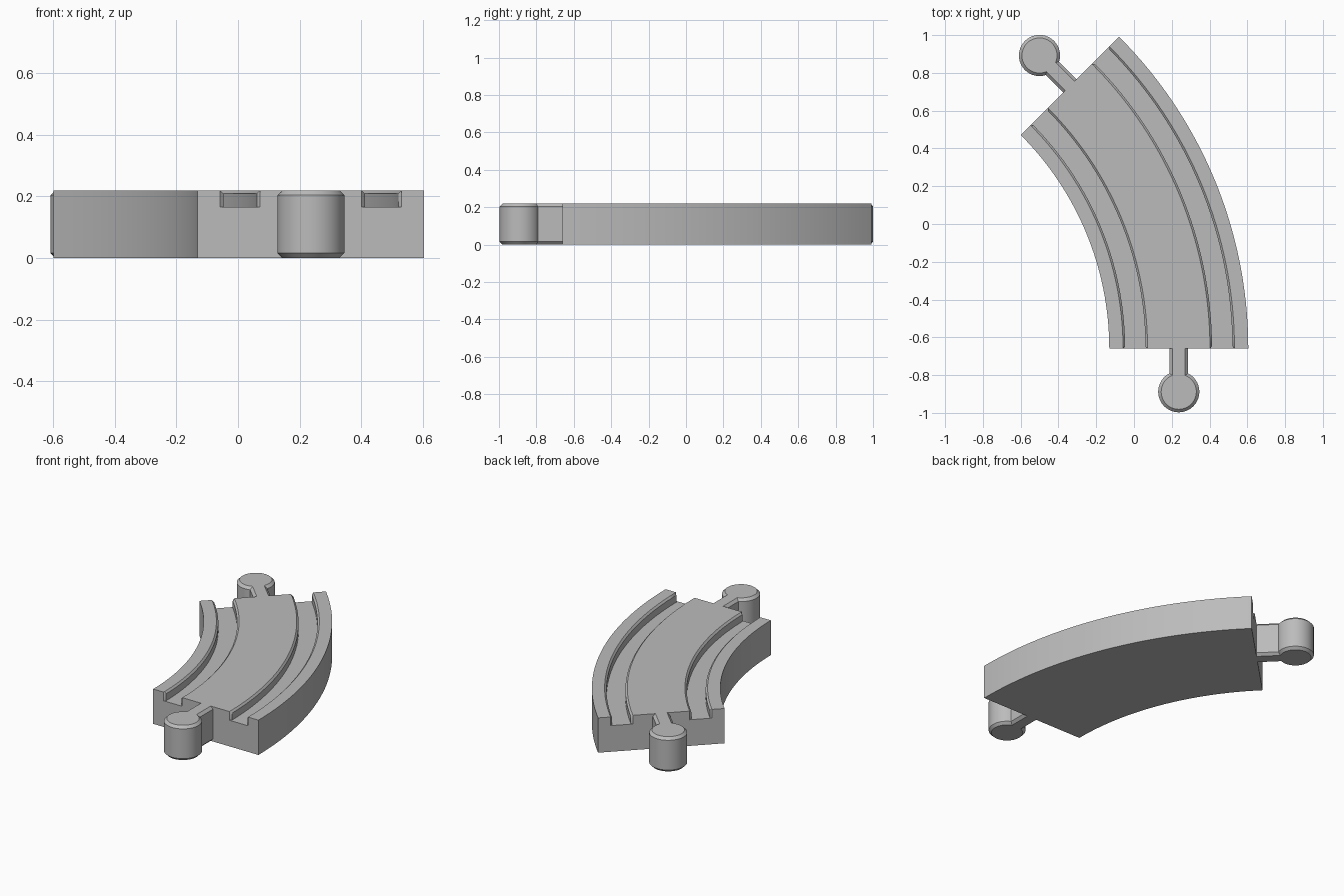
import bpy, bmesh, math
from mathutils import Matrix, Vector

cube = bpy.data.objects.get("Cube")
if cube:
    bpy.data.objects.remove(cube, do_unlink=True)

HEIGHT, FLOOR = 0.22, 0.165
CENTRE = Vector((-1.73, -0.66, 0))
MID_R, HALF_W, SWEEP = 1.967, 0.368, math.radians(45)
GROOVE_OFFSET, GROOVE_HALF, BEVEL = 0.23, 0.054, 0.011

grey = bpy.data.materials.new("plain grey")
grey.use_nodes = True
colour = (0.5, 0.5, 0.5, 1)
grey.diffuse_color = colour
grey.node_tree.nodes["Principled BSDF"].inputs["Base Color"].default_value = colour


def loft(name, rings, wrap_caps=True):
    """Skin a list of matching closed rings and cap both ends."""
    bm = bmesh.new()
    loops = [[bm.verts.new(p) for p in ring] for ring in rings]
    for a, b in zip(loops, loops[1:]):
        for i in range(len(a)):
            j = (i + 1) % len(a)
            bm.faces.new((a[i], a[j], b[j], b[i]))
    bm.faces.new(loops[0])
    bm.faces.new(loops[-1])
    bmesh.ops.recalc_face_normals(bm, faces=bm.faces[:])
    mesh = bpy.data.meshes.new(name)
    bm.to_mesh(mesh)
    bm.free()
    mesh.materials.append(grey)
    obj = bpy.data.objects.new(name, mesh)
    bpy.context.collection.objects.link(obj)
    bpy.ops.object.select_all(action='DESELECT')
    obj.select_set(True)
    bpy.context.view_layer.objects.active = obj
    bpy.ops.object.shade_smooth_by_angle(angle=math.radians(30))
    return obj


def track_section(at_end):
    """Cross-section with two grooves whose rims are bevelled."""
    wide = GROOVE_HALF + BEVEL
    wall = wide if at_end else GROOVE_HALF
    rim = HEIGHT - BEVEL
    half = [(wide, HEIGHT), (wall, rim), (wall, FLOOR)]
    groove = [(-x, z) for x, z in half] + half[::-1]
    points = [(-HALF_W, 0), (-HALF_W, HEIGHT)]
    for side in (-1, 1):
        points += [(side * GROOVE_OFFSET + x, z) for x, z in groove]
    return points + [(HALF_W, HEIGHT), (HALF_W, 0)]


# Curved track bed
lead = BEVEL / MID_R
steps = 32
angles = [lead + (SWEEP - 2 * lead) * i / steps for i in range(steps + 1)]
angles = [0] + angles + [SWEEP]
sections = []
for a in angles:
    out = Vector((math.cos(a), math.sin(a), 0))
    sections.append([CENTRE + out * (MID_R + x) + Vector((0, 0, z))
                     for x, z in track_section(a in (0, SWEEP))])
loft("track_bed", sections)


# Keyhole-shaped connector pegs
def keyhole(inset, z, reach=0.228, radius=0.109, neck=0.05):
    r, w = radius - inset, neck - inset
    start = math.pi - math.asin(w / r)
    count = 40
    ring = [(0, w, z)]
    for i in range(count + 1):
        a = start - 2 * start * i / count
        ring.append((reach + r * math.cos(a), r * math.sin(a), z))
    return ring + [(0, -w, z)]


CHAMFER = 0.016
levels = [(CHAMFER, 0), (0, CHAMFER), (0, HEIGHT - CHAMFER), (CHAMFER, HEIGHT)]
for name, angle, heading in (("front_peg", 0, -math.pi / 2),
                             ("back_peg", SWEEP, SWEEP + math.pi / 2)):
    base = CENTRE + MID_R * Vector((math.cos(angle), math.sin(angle), 0))
    place = Matrix.Translation(base) @ Matrix.Rotation(heading, 4, 'Z')
    loft(name, [[place @ Vector(p) for p in keyhole(c, z)] for c, z in levels])
